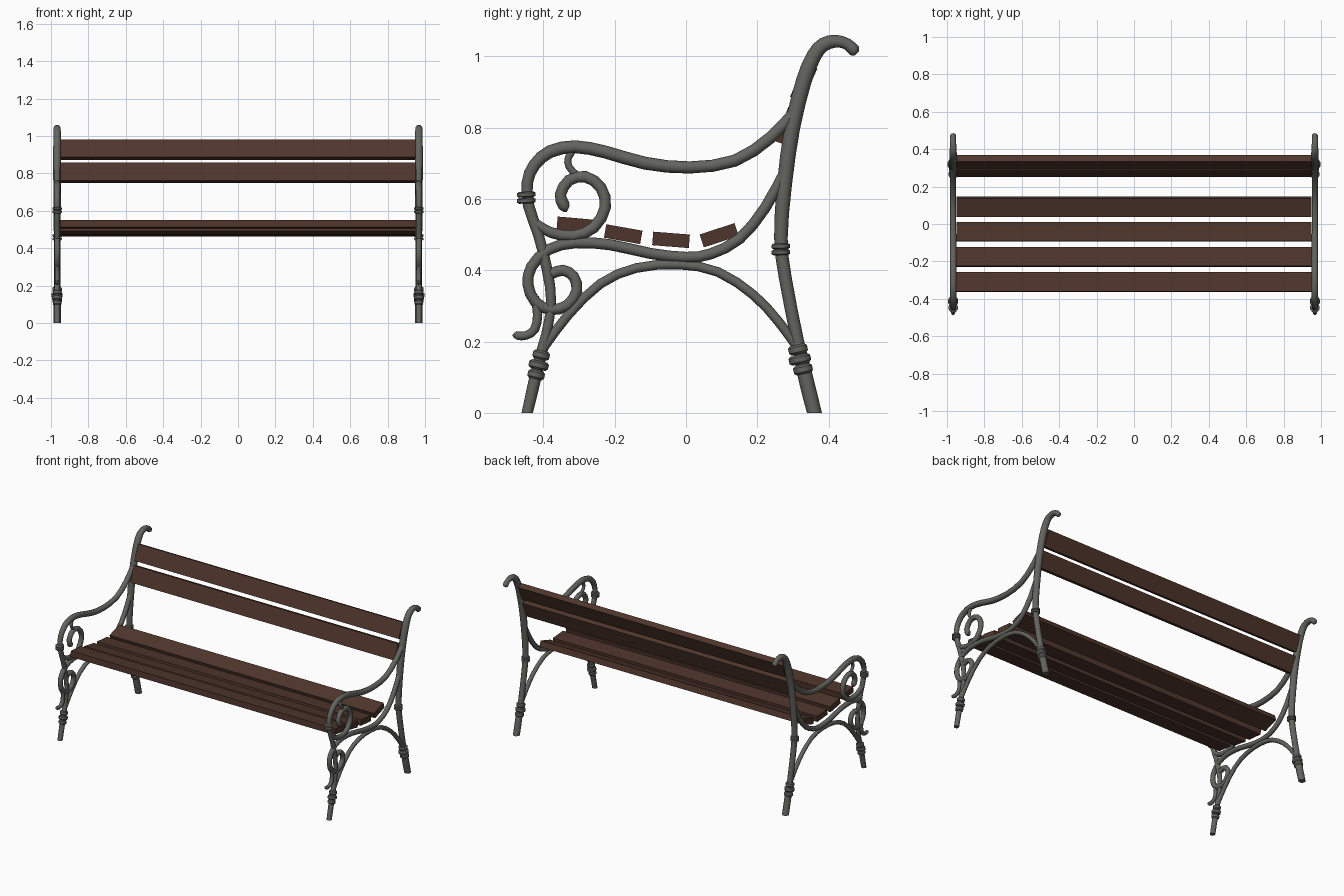
import bpy, bmesh, math
from mathutils import Vector

if "Cube" in bpy.data.objects:
    bpy.data.objects.remove(bpy.data.objects["Cube"])

FRAME_X = 0.967   # centre plane of each cast end frame
SIDES = 10


def material(name, rgb):
    m = bpy.data.materials.new(name)
    m.diffuse_color = (*rgb, 1)
    m.use_nodes = True
    m.node_tree.nodes["Principled BSDF"].inputs["Base Color"].default_value = m.diffuse_color
    return m


IRON = material("grey iron", (0.125, 0.128, 0.113))
WOOD = material("dark brown wood", (0.078, 0.036, 0.025))


def finish(name, bm, mat, angle):
    bmesh.ops.recalc_face_normals(bm, faces=bm.faces)
    me = bpy.data.meshes.new(name)
    bm.to_mesh(me)
    bm.free()
    me.materials.append(mat)
    ob = bpy.data.objects.new(name, me)
    bpy.context.collection.objects.link(ob)
    if angle:
        bpy.context.view_layer.objects.active = ob
        ob.select_set(True)
        bpy.ops.object.shade_smooth_by_angle(angle=math.radians(angle))
        ob.select_set(False)
    return ob


def smooth_path(pts, steps):
    """Catmull-Rom through (y, z, radius) points."""
    p = [Vector(q) for q in pts]
    p = [2 * p[0] - p[1]] + p + [2 * p[-1] - p[-2]]
    out = []
    for a, b, c, d in zip(p, p[1:], p[2:], p[3:]):
        for i in range(steps):
            t = i / steps
            out.append(0.5 * (2 * b + (c - a) * t + (2 * a - 5 * b + 4 * c - d) * t * t
                              + (3 * b - a - 3 * c + d) * t ** 3))
    return out + [p[-2]]


def tube(name, pts, steps=2, flat_foot=False):
    """Round bar swept in the y-z plane, mirrored to the other end frame."""
    path = smooth_path(pts, steps) if steps > 1 else [Vector(q) for q in pts]
    bm = bmesh.new()
    rings = []
    for i, p in enumerate(path):
        t = path[min(i + 1, len(path) - 1)] - path[max(i - 1, 0)]
        n = Vector((-t.y, t.x)).normalized()
        if flat_foot and i == 0:
            n = Vector((-1, 0))
        ring = []
        for k in range(SIDES):
            a = 2 * math.pi * k / SIDES
            c, s = math.cos(a) * p.z, math.sin(a) * p.z
            ring.append(bm.verts.new((FRAME_X + s, p.x + n.x * c, p.y + n.y * c)))
        rings.append(ring)
    for r0, r1 in zip(rings, rings[1:]):
        for k in range(SIDES):
            j = (k + 1) % SIDES
            bm.faces.new((r0[k], r0[j], r1[j], r1[k]))
    bm.faces.new(rings[0])
    bm.faces.new(rings[-1])
    ob = finish(name, bm, IRON, 40)
    ob.modifiers.new("mirror", 'MIRROR')
    return ob


def bar(name, pts, r, **kw):
    return tube(name, [(y, z, r) for y, z in pts], **kw)


def collar(name, y, z, r, half, direction):
    """Rounded ring around a leg."""
    d = Vector(direction).normalized()
    prof = [(-1, .78), (-.55, 1), (.55, 1), (1, .78)]
    tube(name, [(y + d.x * half * s, z + d.y * half * s, r * k) for s, k in prof], steps=1)


# Back leg and back post with hooked top
tube("back_post", [
    (.36, 0, .021), (.335, .10, .021), (.313, .20, .018), (.278, .38, .018), (.266, .49, .019),
    (.276, .64, .021), (.298, .80, .022), (.33, .93, .022), (.358, 1.0, .021),
    (.385, 1.032, .020), (.42, 1.042, .018), (.452, 1.034, .016), (.472, 1.015, .017),
    (.479, 1.008, .008)], flat_foot=True)

# Front leg running up into the armrest
tube("front_leg_and_armrest", [
    (-.445, 0, .016), (-.414, .135, .017), (-.392, .22, .014), (-.378, .31, .014),
    (-.389, .40, .015), (-.414, .50, .015), (-.441, .58, .016), (-.445, .645, .016),
    (-.425, .695, .017), (-.38, .733, .018), (-.31, .746, .018), (-.225, .731, .018),
    (-.115, .70, .018), (.01, .688, .017), (.137, .707, .017), (.235, .770, .017),
    (.303, .84, .017)], flat_foot=True)

# Seat rail curling into the lower front scroll
bar("seat_rail_and_lower_scroll", [
    (.285, .69), (.222, .575), (.15, .488), (.07, .446), (0, .436), (-.10, .447),
    (-.21, .471), (-.31, .477), (-.385, .458), (-.433, .41), (-.443, .36), (-.423, .312),
    (-.38, .289), (-.332, .302), (-.306, .343), (-.315, .382), (-.345, .40), (-.378, .39)],
    .0155)

# Flick below the lower scroll
tube("scroll_tail", [
    (-.424, .325, .012), (-.416, .275, .013), (-.424, .235, .013), (-.448, .217, .012),
    (-.472, .217, .012), (-.481, .224, .008)])

# Upper scroll under the armrest
tube("upper_scroll", [
    (-.428, .535, .014), (-.38, .506, .015), (-.315, .496, .016), (-.258, .520, .016),
    (-.226, .577, .016), (-.239, .632, .016), (-.282, .662, .016), (-.328, .652, .016),
    (-.352, .612, .016), (-.341, .580, .017), (-.33, .572, .009)])
bar("scroll_link", [(-.312, .742), (-.330, .715), (-.328, .690), (-.305, .665)], .010)

# Arch between the legs
bar("leg_arch", [
    (-.398, .185), (-.33, .275), (-.24, .362), (-.14, .406), (-.02, .416), (.09, .395),
    (.19, .33), (.26, .255), (.315, .18)], .0135)

# Decorative collars
for i, (y, z, r) in enumerate([(-.406, .162, .024), (-.413, .134, .028), (-.420, .107, .024)]):
    collar(f"front_leg_collar_{i+1}", y, z, r, .012, (.23, 1))
for i, (y, z, r) in enumerate([(.314, .178, .027), (.319, .150, .031), (.328, .122, .027)]):
    collar(f"back_leg_collar_{i+1}", y, z, r, .013, (-.22, 1))
for i, z in enumerate([.595, .612]):
    collar(f"armrest_collar_{i+1}", -.448, z, .026, .008, (-.05, 1))
for i, z in enumerate([.450, .467]):
    collar(f"back_post_collar_{i+1}", .266, z, .026, .008, (-.03, 1))


def slat(name, y, z, tilt, width=.103, thick=.038):
    bm = bmesh.new()
    bmesh.ops.create_cube(bm, size=1)
    bmesh.ops.scale(bm, vec=(1.90, width, thick), verts=bm.verts)
    ob = finish(name, bm, WOOD, 0)
    ob.location = (0, y, z)
    ob.rotation_euler.x = math.radians(tilt)


# Seat boards, front to back
for i, (y, z, tilt) in enumerate([(-.310, .527, -5), (-.176, .501, -10),
                                  (-.042, .485, -4.5), (.093, .498, 18)]):
    slat(f"seat_slat_{i+1}", y, z, tilt)

# Backrest boards
slat("lower_back_slat", .287, .803, 70)
slat("upper_back_slat", .330, .926, 66)
